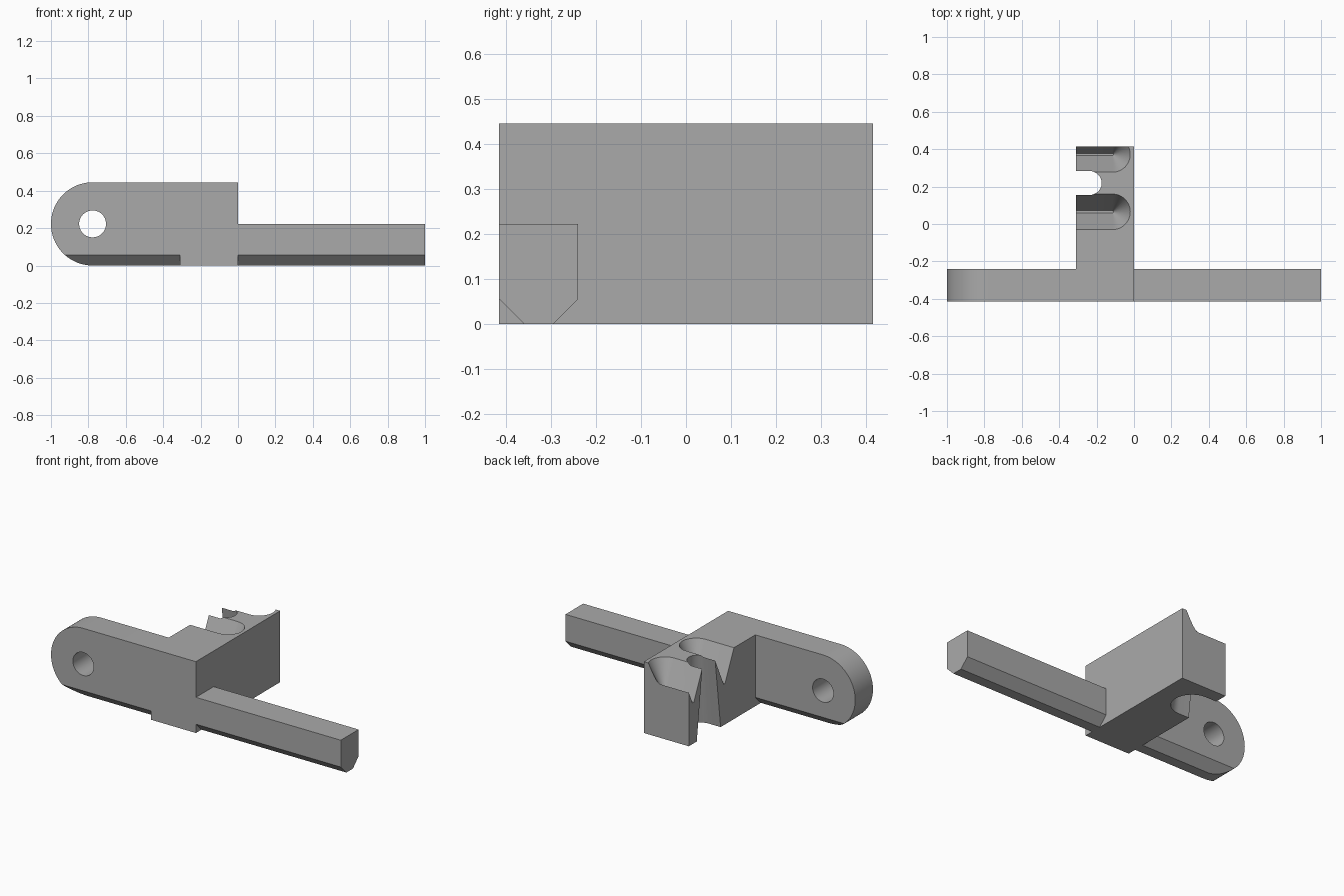
import bpy, bmesh, math
from mathutils import Vector

cube = bpy.data.objects.get("Cube")
if cube:
    bpy.data.objects.remove(cube, do_unlink=True)

H = 0.445
FRONT, ARM_BACK, BACK = -0.415, -0.24, 0.415
BLOCK_SIDE = -0.31

grey = bpy.data.materials.new("plain grey")
grey.use_nodes = True
grey.diffuse_color = (0.4, 0.4, 0.4, 1)
grey.node_tree.nodes["Principled BSDF"].inputs["Base Color"].default_value = (0.4, 0.4, 0.4, 1)


def finish(name, bm):
    bmesh.ops.recalc_face_normals(bm, faces=bm.faces)
    mesh = bpy.data.meshes.new(name)
    bm.to_mesh(mesh)
    bm.free()
    mesh.materials.append(grey)
    obj = bpy.data.objects.new(name, mesh)
    bpy.context.collection.objects.link(obj)
    return obj


def prism(name, points, direction):
    """Extrude a flat outline along a direction."""
    bm = bmesh.new()
    face = bm.faces.new([bm.verts.new(p) for p in points])
    new = bmesh.ops.extrude_face_region(bm, geom=[face])["geom"]
    verts = [v for v in new if isinstance(v, bmesh.types.BMVert)]
    bmesh.ops.translate(bm, vec=Vector(direction), verts=verts)
    return finish(name, bm)


def loft_slot(name, y, centre_x, levels):
    """Round-ended slot open towards -x, tapering between (z, radius) levels."""
    bm = bmesh.new()
    rings = []
    for z, r in levels:
        arc = [(centre_x + r * math.cos(a), y + r * math.sin(a))
               for a in (math.pi * (i / 24 - 0.5) for i in range(25))]
        outline = [(-0.4, y - r)] + arc + [(-0.4, y + r)]
        rings.append([bm.verts.new((px, py, z)) for px, py in outline])
    for low, high in zip(rings, rings[1:]):
        for i in range(len(low)):
            j = (i + 1) % len(low)
            bm.faces.new((low[i], low[j], high[j], high[i]))
    bm.faces.new(rings[0])
    bm.faces.new(rings[-1])
    return finish(name, bm)


def boolean(obj, other, operation):
    mod = obj.modifiers.new(other.name, "BOOLEAN")
    mod.operation = operation
    mod.solver = "EXACT"
    mod.object = other
    bpy.context.view_layer.objects.active = obj
    bpy.ops.object.modifier_apply(modifier=mod.name)
    bpy.data.objects.remove(other, do_unlink=True)


def bar_section(x, top):
    """Bar cross-section with both lower edges chamfered."""
    c = 0.055
    yz = [(FRONT, c), (FRONT + c, 0), (ARM_BACK - c, 0), (ARM_BACK, c),
          (ARM_BACK, top), (FRONT, top)]
    return [(x, y, z) for y, z in yz]


# Central block, running front to back
bracket = prism("bracket", [(BLOCK_SIDE, FRONT, 0), (0, FRONT, 0),
                            (0, FRONT, H), (BLOCK_SIDE, FRONT, H)],
                (0, BACK - FRONT, 0))

# Tall eye arm: chamfered bar trimmed to a round end
arm = prism("eye_arm", bar_section(-1.05, H), (0.85, 0, 0))
R = H / 2
eye_x = R - 1
outline = [(-0.1, -0.5, H), (eye_x, -0.5, H)]
outline += [(eye_x - R * math.sin(a), -0.5, R + R * math.cos(a))
            for a in (math.pi * i / 40 for i in range(1, 40))]
outline += [(eye_x, -0.5, 0), (-0.1, -0.5, 0)]
boolean(arm, prism("round_trim", outline, (0, 0.5, 0)), "INTERSECT")

# Pin hole through the eye
hole = [(eye_x + 0.072 * math.cos(a), -0.5, R + 0.072 * math.sin(a))
        for a in (math.tau * i / 40 for i in range(40))]
boolean(arm, prism("pin_hole", hole, (0, 0.5, 0)), "DIFFERENCE")
boolean(bracket, arm, "UNION")

# Long low rod
rod = prism("rod", bar_section(-0.05, R), (1.05, 0, 0))
boolean(bracket, rod, "UNION")

# Two V grooves from above, with conical ends
for y in (0.065, 0.372):
    cutter = loft_slot("groove", y, -0.115, [(H - 0.19, 0.006), (H, 0.095), (H + 0.02, 0.104)])
    boolean(bracket, cutter, "DIFFERENCE")

# Tapered through slot between them, wider at the bottom
slot = loft_slot("slot", 0.219, -0.235, [(-0.02, 0.12), (H + 0.02, 0.06)])
boolean(bracket, slot, "DIFFERENCE")

# Smooth curves, crisp edges
bpy.ops.object.select_all(action="DESELECT")
bracket.select_set(True)
bpy.context.view_layer.objects.active = bracket
bpy.ops.object.shade_smooth_by_angle(angle=math.radians(25))
